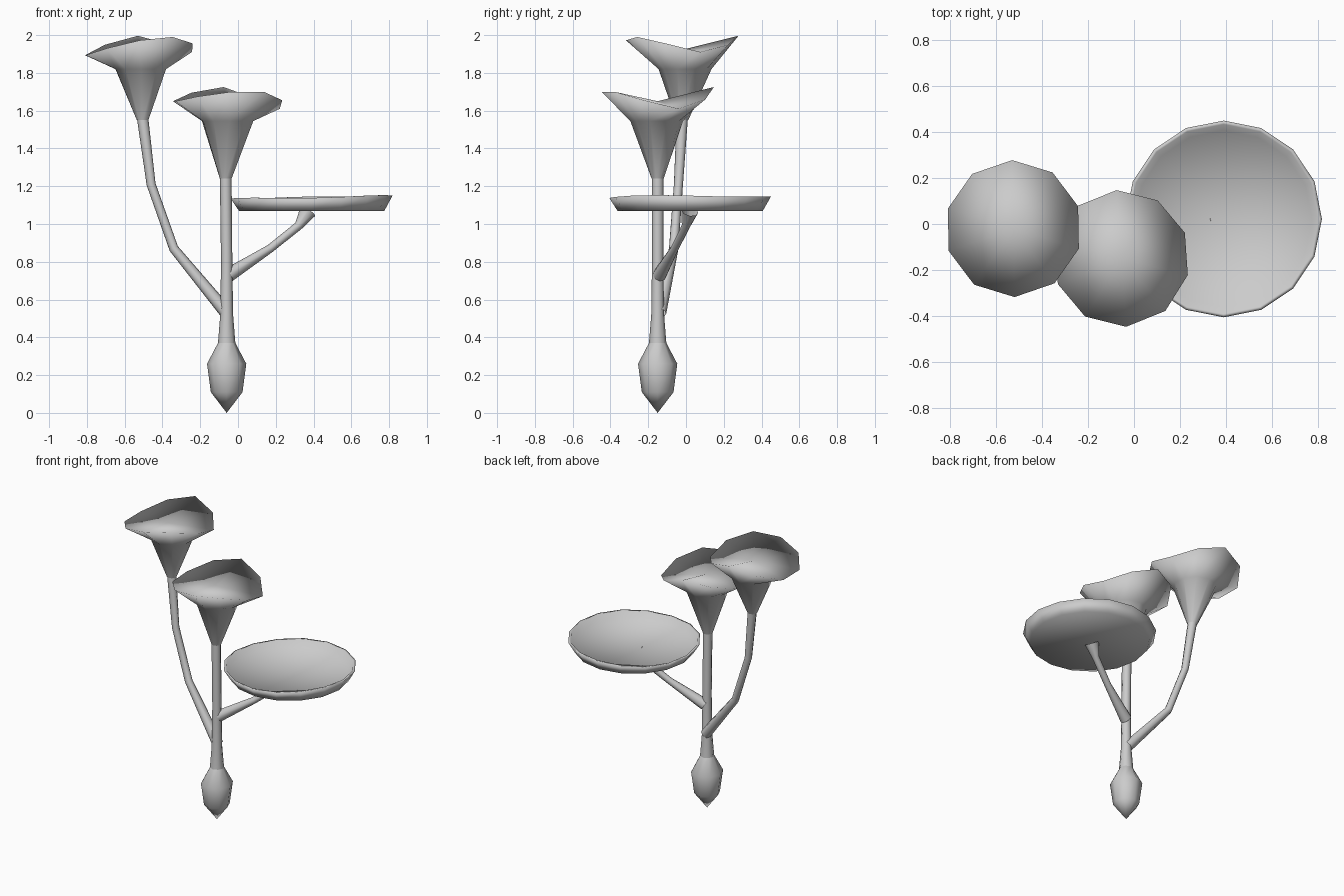
import bpy, bmesh
from math import sin, cos, radians, tau
from mathutils import Vector

if "Cube" in bpy.data.objects:
    bpy.data.objects.remove(bpy.data.objects["Cube"])

grey = bpy.data.materials.new("plain grey")
grey.use_nodes = True
grey.diffuse_color = (0.6, 0.6, 0.6, 1)
grey.node_tree.nodes["Principled BSDF"].inputs["Base Color"].default_value = (0.6, 0.6, 0.6, 1)


def make_object(name, bm):
    bmesh.ops.recalc_face_normals(bm, faces=bm.faces)
    mesh = bpy.data.meshes.new(name)
    bm.to_mesh(mesh)
    bm.free()
    mesh.materials.append(grey)
    mesh.shade_smooth()
    obj = bpy.data.objects.new(name, mesh)
    bpy.context.collection.objects.link(obj)
    return obj


def bridge(bm, rings):
    """Join consecutive vertex rings with quads."""
    for a, b in zip(rings, rings[1:]):
        n = len(a)
        for i in range(n):
            j = (i + 1) % n
            bm.faces.new((a[i], a[j], b[j], b[i]))


def fan(bm, ring, point):
    """Close a ring with triangles that meet at a point."""
    tip = bm.verts.new(point)
    for i, v in enumerate(ring):
        bm.faces.new((v, ring[(i + 1) % len(ring)], tip))


def level_ring(bm, centre, radius, sides, heights=None, start=0):
    x, y, z = centre
    ring = []
    for i in range(sides):
        a = radians(start) + tau * i / sides
        dz = heights[i] if heights else 0
        ring.append(bm.verts.new((x + radius * cos(a), y + radius * sin(a), z + dz)))
    return ring


def stalk(name, points, sides=8):
    """Open tube along a path of (x, y, z, radius) points."""
    bm = bmesh.new()
    path = [Vector(p[:3]) for p in points]
    rings = []
    for i, p in enumerate(path):
        t = (path[min(i + 1, len(path) - 1)] - path[max(i - 1, 0)]).normalized()
        u = t.cross(Vector((0, 1, 0))).normalized()
        w = t.cross(u)
        rings.append([bm.verts.new(p + points[i][3] * (u * cos(tau * k / sides) + w * sin(tau * k / sides)))
                      for k in range(sides)])
    bridge(bm, rings)
    return make_object(name, bm)


# Rise and fall of the flower rim, counter-clockwise from the rear-left side
RIM = (0.01, 0.075, 0.045, 0, 0, 0.025, 0.05, 0.05, 0.005, -0.04)


def flower(name, neck, shoulder, rim, start, tilt):
    """Trumpet with a flared wavy rim and a closed top; tilt lifts its left side."""
    bm = bmesh.new()
    heights = [h + tilt * cos(radians(start) + tau * i / 10) for i, h in enumerate(RIM)]
    rings = [level_ring(bm, neck, 0.032, 10, start=start),
             level_ring(bm, shoulder, 0.14, 10, start=start),
             level_ring(bm, rim, 0.298, 10, heights, start)]
    bridge(bm, rings)
    fan(bm, rings[-1], rim)
    return make_object(name, bm)


SX, SY = -0.06, -0.15   # main stem axis

# Root bulb
bm = bmesh.new()
rings = [level_ring(bm, (SX, SY, z), r, 8)
         for z, r in ((0.11, 0.084), (0.26, 0.104), (0.37, 0.046))]
bridge(bm, rings)
fan(bm, rings[0], (SX, SY, 0))
make_object("root_bulb", bm)

# Stems
stalk("main_stem", [(SX, SY, 0.37, 0.046), (SX, SY, 0.52, 0.034),
                    (SX, SY, 0.8, 0.03), (SX - 0.005, SY, 1.25, 0.031)])
stalk("tall_flower_stem", [(-0.06, -0.14, 0.53, 0.036), (-0.34, -0.065, 0.87, 0.025),
                           (-0.46, -0.04, 1.21, 0.024), (-0.505, -0.02, 1.56, 0.03)])
stalk("pad_stem", [(-0.05, -0.14, 0.73, 0.038), (0.17, -0.06, 0.87, 0.022),
                   (0.32, 0.0, 0.99, 0.023), (0.37, 0.02, 1.068, 0.046)])

# Flowers
flower("middle_flower", (-0.065, -0.15, 1.24), (-0.055, -0.155, 1.545),
       (-0.055, -0.15, 1.65), 58, 0)
flower("tall_flower", (-0.505, -0.02, 1.55), (-0.515, -0.005, 1.82),
       (-0.525, -0.02, 1.922), 55, 0.03)

# Round leaf pad: outer wall, thin lip and shallow dished top
bm = bmesh.new()
px, py = 0.39, 0.022
wave = [0.008 * cos(tau * i / 16) - 0.004 * sin(tau * 3 * i / 16) for i in range(16)]
rings = [level_ring(bm, (px, py, 1.07), 0.385, 16),
         level_ring(bm, (px, py, 1.142), 0.428, 16, wave),
         level_ring(bm, (px, py, 1.142), 0.412, 16, wave),
         level_ring(bm, (px, py, 1.095), 0.385, 16)]
bridge(bm, rings)
bm.faces.new(rings[0])
fan(bm, rings[-1], (px, py, 1.09))
make_object("leaf_pad", bm)
